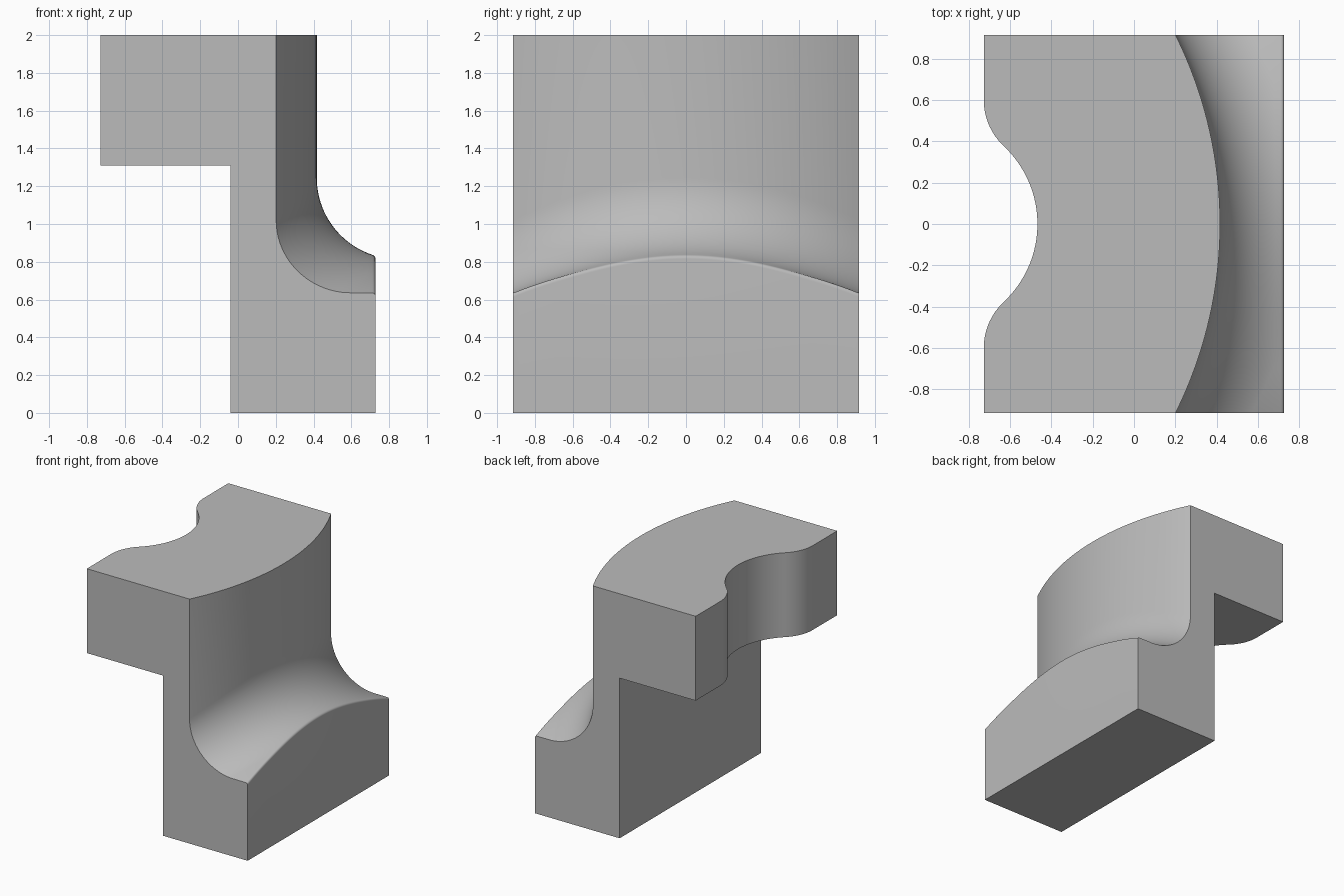
import bpy, bmesh
from math import sin, cos, pi, sqrt, asin, radians

cube = bpy.data.objects.get("Cube")
if cube:
    bpy.data.objects.remove(cube, do_unlink=True)

HALF_X, HALF_Y, HEIGHT = 0.728, 0.915, 2.0
LEDGE_Z, BACK_X = 1.31, -0.04
WALL_R, WALL_X = 2.054, 0.417            # curved front wall
NOTCH_R, ROUND_R, NOTCH_X = 0.518, 0.304, -0.468
NOTCH_ANGLE = radians(46.9)


def wall_x(y):
    return WALL_X - WALL_R + sqrt(WALL_R ** 2 - y * y)


def notch_x(y):
    """Concave arc at the middle, blended into the flat back by a convex arc."""
    y = abs(y)
    bend, end = NOTCH_R * sin(NOTCH_ANGLE), (NOTCH_R + ROUND_R) * sin(NOTCH_ANGLE)
    if y <= bend:
        return NOTCH_X - NOTCH_R + sqrt(NOTCH_R ** 2 - y * y)
    if y >= end:
        return -HALF_X
    return -HALF_X + ROUND_R - sqrt(ROUND_R ** 2 - (end - y) ** 2)


def mix(a, b, t):
    return a + (b - a) * t


def section(y):
    """Outline of the block in the x-z plane at depth y."""
    t = (y / HALF_Y) ** 2
    wx, bx = wall_x(y), notch_x(y)
    rx, rz = mix(0.43, 0.40, t), mix(0.43, 0.385, t)
    floor = mix(0.815, 0.635, t)
    lip = HALF_X - 0.018

    def cove(x):
        u = min(0.0, (x - wx - rx) / rx)
        return floor + rz * (1 - sqrt(max(0.0, 1 - u * u)))

    pts = [(BACK_X, 0), (BACK_X, LEDGE_Z), (bx, LEDGE_Z), (bx, HEIGHT), (wx, HEIGHT)]
    # hollow cove from the wall down to the lip
    last = pi / 2 if wx + rx < lip else asin((lip - wx) / rx - 1) + pi / 2
    start, steps = 0.0, 20
    for i in range(steps):
        a = start + last * i / steps
        x = wx + rx * (1 - cos(a))
        pts.append((x, cove(x)))
    # softly rounded lip
    z = cove(lip)
    p0, p1, p2 = (lip, z), (HALF_X, cove(HALF_X)), (HALF_X, z - 0.022)
    for i in range(7):
        s = i / 6
        pts.append(tuple((1 - s) ** 2 * a + 2 * s * (1 - s) * b + s * s * c
                         for a, b, c in zip(p0, p1, p2)))
    pts.append((HALF_X, 0))
    return pts


# depth stations, with the ends of the notch arcs included
bend, end = NOTCH_R * sin(NOTCH_ANGLE), (NOTCH_R + ROUND_R) * sin(NOTCH_ANGLE)
half = [bend * i / 18 for i in range(19)]
half += [mix(bend, end, sin(i / 14 * pi / 2)) for i in range(1, 15)]
half += [mix(end, HALF_Y, i / 10) for i in range(1, 11)]
stations = [-y for y in reversed(half[1:])] + half

# loft the sections front to back and cap both ends
bm = bmesh.new()
rings = [[bm.verts.new((x, y, z)) for x, z in section(y)] for y in stations]
for a, b in zip(rings, rings[1:]):
    for i in range(len(a)):
        j = (i + 1) % len(a)
        bm.faces.new((a[i], a[j], b[j], b[i]))
bm.faces.new(rings[0])
bm.faces.new(rings[-1])
bmesh.ops.recalc_face_normals(bm, faces=bm.faces)
mesh = bpy.data.meshes.new("coved_block")
bm.to_mesh(mesh)
bm.free()

block = bpy.data.objects.new("coved_block", mesh)
bpy.context.collection.objects.link(block)

# plain grey
grey = bpy.data.materials.new("plain_grey")
grey.use_nodes = True
colour = (0.5, 0.5, 0.5, 1)
grey.diffuse_color = colour
grey.node_tree.nodes["Principled BSDF"].inputs["Base Color"].default_value = colour
mesh.materials.append(grey)

bpy.ops.object.select_all(action="DESELECT")
block.select_set(True)
bpy.context.view_layer.objects.active = block
bpy.ops.object.shade_smooth_by_angle(angle=radians(30))
